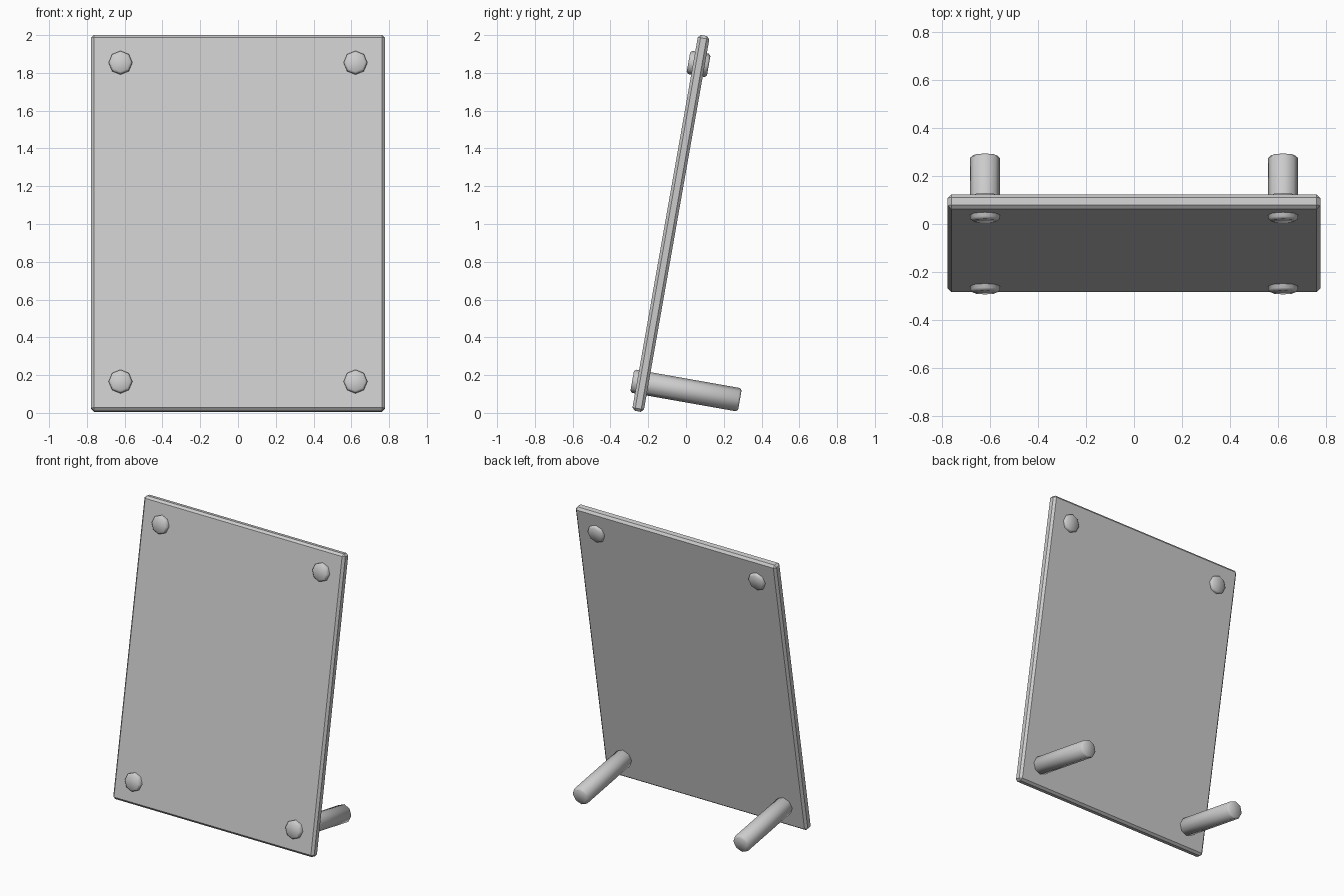
import bpy, math
from mathutils import Matrix

if "Cube" in bpy.data.objects:
    bpy.data.objects.remove(bpy.data.objects["Cube"])

# Leaning frame: local y = through the panel, local z = up the panel
TILT = Matrix.Translation((0, -0.08, 1.003)) @ Matrix.Rotation(math.radians(-10), 4, 'X')


def finish(obj, name, bevel, smooth_angle):
    obj.name = name
    bpy.ops.object.transform_apply(location=False, rotation=False, scale=True)
    mod = obj.modifiers.new("edge_bevel", 'BEVEL')
    mod.width = bevel
    mod.segments = 1
    mod.limit_method = 'ANGLE'
    mod.angle_limit = math.radians(60)
    bpy.ops.object.modifier_apply(modifier=mod.name)
    bpy.ops.object.shade_smooth_by_angle(angle=math.radians(smooth_angle))


def peg(name, x, z, front, back):
    # Eight-sided peg running through the panel
    bpy.ops.mesh.primitive_cylinder_add(vertices=8, radius=0.0625, depth=back - front)
    obj = bpy.context.object
    finish(obj, name, 0.01, 50)
    obj.matrix_world = (TILT @ Matrix.Translation((x, (front + back) / 2, z))
                        @ Matrix.Rotation(math.radians(90), 4, 'X'))


# Panel
bpy.ops.mesh.primitive_cube_add(size=1)
panel = bpy.context.object
panel.scale = (1.555, 0.062, 2.02)
finish(panel, "panel", 0.015, 30)
panel.matrix_world = TILT

# Short pegs at the top, long supporting legs at the bottom
for side, x in (("left", -0.622), ("right", 0.622)):
    peg("upper_peg_" + side, x, 0.857, -0.057, 0.052)
    peg("support_leg_" + side, x, -0.857, -0.057, 0.522)
